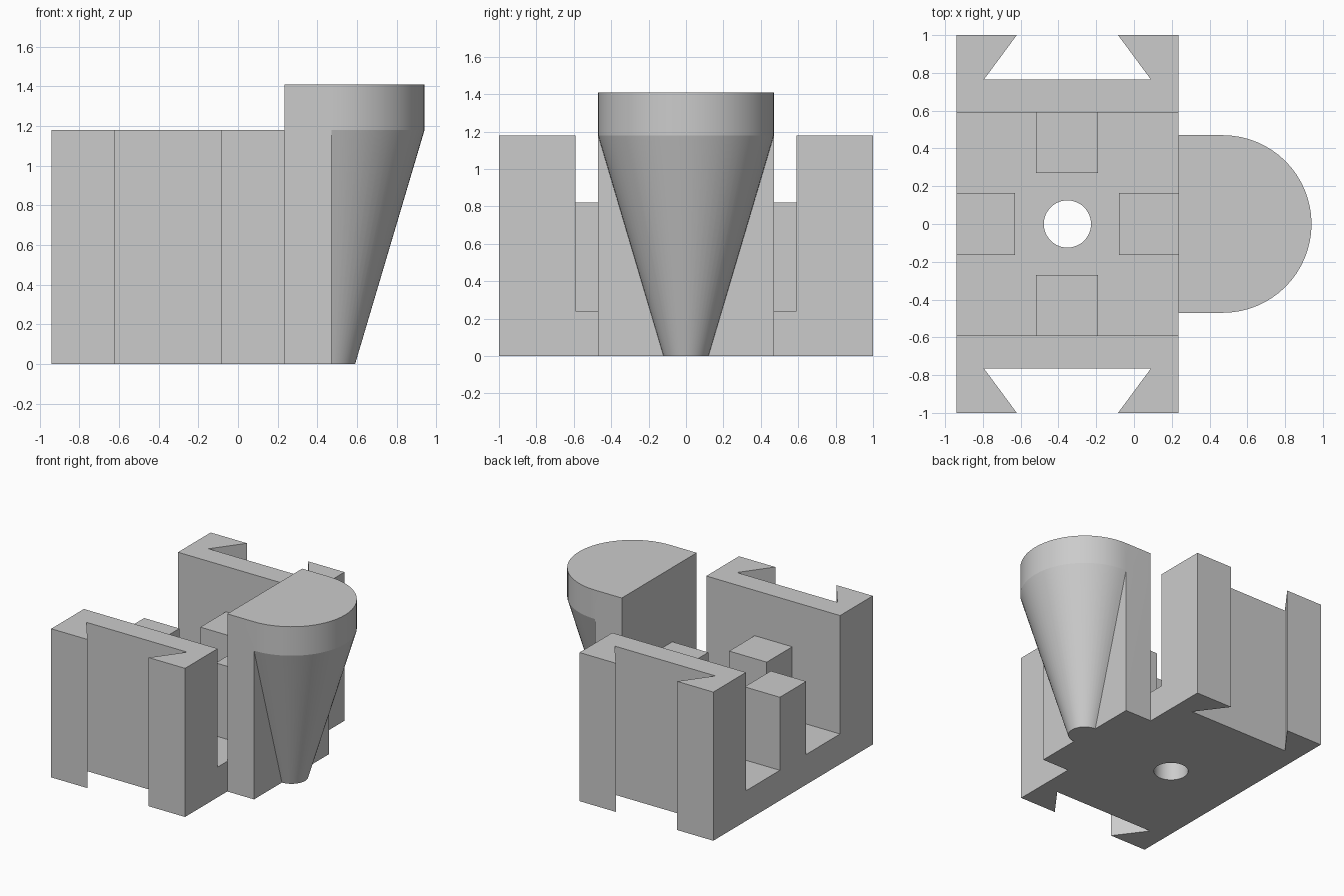
import bpy, bmesh
from math import sin, cos, pi, radians
from mathutils import Vector

cube = bpy.data.objects.get("Cube")
if cube:
    bpy.data.objects.remove(cube, do_unlink=True)

grey = bpy.data.materials.new("plain grey")
grey.use_nodes = True
grey.diffuse_color = (0.6, 0.6, 0.6, 1)
grey.node_tree.nodes["Principled BSDF"].inputs["Base Color"].default_value = (0.6, 0.6, 0.6, 1)

X0, X1 = -0.94, 0.235          # ends of the channel body
MID = (X0 + X1) / 2
FLOOR, WALL, BLOCK, HEAD = 0.24, 1.18, 0.82, 1.41


def make_object(name, bm):
    bmesh.ops.remove_doubles(bm, verts=bm.verts, dist=1e-5)
    bmesh.ops.recalc_face_normals(bm, faces=bm.faces)
    mesh = bpy.data.meshes.new(name)
    bm.to_mesh(mesh)
    bm.free()
    mesh.materials.append(grey)
    obj = bpy.data.objects.new(name, mesh)
    bpy.context.collection.objects.link(obj)
    return obj


def prism(name, points, direction):
    """Extrude a closed outline along a direction."""
    bm = bmesh.new()
    face = bm.faces.new([bm.verts.new(p) for p in points])
    new = bmesh.ops.extrude_face_region(bm, geom=[face])["geom"]
    bmesh.ops.translate(bm, vec=Vector(direction),
                        verts=[v for v in new if isinstance(v, bmesh.types.BMVert)])
    return make_object(name, bm)


def box(name, x0, x1, y0, y1, z0, z1):
    return prism(name, [(x0, y0, z0), (x1, y0, z0), (x1, y1, z0), (x0, y1, z0)], (0, 0, z1 - z0))


def combine(target, tool, operation):
    """Apply a boolean and remove the helper."""
    mod = target.modifiers.new("cut", 'BOOLEAN')
    mod.operation, mod.solver, mod.object = operation, 'EXACT', tool
    bpy.context.view_layer.objects.active = target
    bpy.ops.object.modifier_apply(modifier=mod.name)
    bpy.data.objects.remove(tool, do_unlink=True)


def smooth(obj, angle):
    bpy.ops.object.select_all(action='DESELECT')
    obj.select_set(True)
    bpy.context.view_layer.objects.active = obj
    bpy.ops.object.shade_smooth_by_angle(angle=radians(angle))


# U-shaped channel body
half = [(1, 0), (1, WALL), (0.59, WALL), (0.59, FLOOR)]
outline = half + [(-y, z) for y, z in reversed(half)]
body = prism("channel_body", [(X0, y, z) for y, z in outline], (X1 - X0, 0, 0))

# Four blocks standing on the floor, joined to the body
for x0, x1, y0, y1 in [(X0, -0.63, -0.165, 0.165), (-0.08, X1, -0.165, 0.165),
                       (-0.52, -0.19, 0.27, 0.62), (-0.52, -0.19, -0.62, -0.27)]:
    combine(body, box("block", x0, x1, y0, y1, FLOOR - 0.04, BLOCK), 'UNION')

# Dovetail slots in the outer walls
for s in (-1, 1):
    inner, outer, depth = 0.442, 0.268, 0.235
    lip = outer - (inner - outer) / depth * 0.1
    slot = [(MID - inner, s * (1 - depth), -0.1), (MID + inner, s * (1 - depth), -0.1),
            (MID + lip, s * 1.1, -0.1), (MID - lip, s * 1.1, -0.1)]
    combine(body, prism("dovetail_cutter", slot, (0, 0, 1.5)), 'DIFFERENCE')

# Round hole through the floor
ring = [(MID + 0.125 * cos(2 * pi * i / 48), 0.125 * sin(2 * pi * i / 48), -0.1) for i in range(48)]
combine(body, prism("hole_cutter", ring, (0, 0, 0.6)), 'DIFFERENCE')
smooth(body, 30)

# Tower: back slab with a rounded head tapering down to a small foot
R, CX, STEPS = 0.47, 0.47, 32
bm = bmesh.new()
rings = []
for z, r in [(0, 0.12), (WALL, R), (HEAD, R)]:
    arc = [(CX + r * cos(a), r * sin(a)) for a in (pi * (i / STEPS - 0.5) for i in range(STEPS + 1))]
    section = [(X1, -R), (CX, -R)] + arc + [(CX, R), (X1, R)]
    rings.append([bm.verts.new((x, y, z)) for x, y in section])
for low, high in zip(rings, rings[1:]):
    for i in range(len(low)):
        j = (i + 1) % len(low)
        bm.faces.new((low[i], low[j], high[j], high[i]))
bm.faces.new(rings[0])
bm.faces.new(rings[-1])
tower = make_object("tapered_tower", bm)
smooth(tower, 12)
